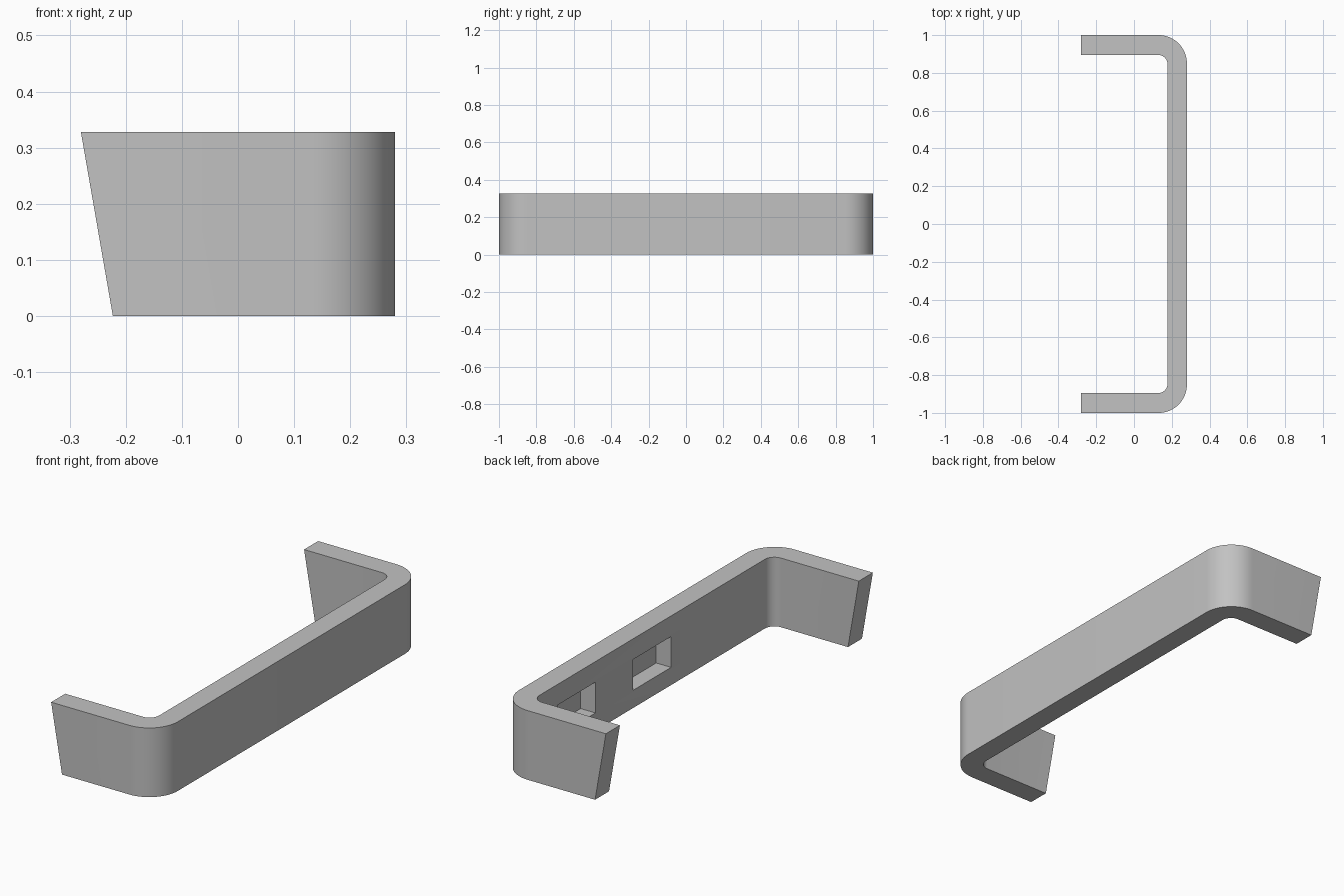
import bpy, bmesh
from math import cos, sin, pi

HEIGHT = 0.328
BACK, OUTER, INNER = -0.28, 0.28, 0.178
LEG_IN = 0.895

cube = bpy.data.objects.get("Cube")
if cube:
    bpy.data.objects.remove(cube, do_unlink=True)

grey = bpy.data.materials.new("plain_grey")
grey.use_nodes = True
colour = (0.54, 0.54, 0.54, 1)
grey.diffuse_color = colour
grey.node_tree.nodes["Principled BSDF"].inputs["Base Color"].default_value = colour


def add_object(name, bm):
    mesh = bpy.data.meshes.new(name)
    bmesh.ops.recalc_face_normals(bm, faces=bm.faces)
    bm.to_mesh(mesh)
    bm.free()
    mesh.materials.append(grey)
    obj = bpy.data.objects.new(name, mesh)
    bpy.context.collection.objects.link(obj)
    return obj


def corner(x, y, r, steps):
    """Quarter round ending at the outer edges x and y, on the +y side."""
    angles = [pi / 2 * (1 - i / steps) for i in range(steps + 1)]
    return [(x - r + r * cos(a), y - r + r * sin(a)) for a in angles]


def mirrored(half):
    return half + [(x, -y) for x, y in reversed(half)]


# U-shaped outline, extruded upwards
outer = mirrored([(BACK, 1)] + corner(OUTER, 1, 0.15, 16))
inner = mirrored([(BACK, LEG_IN)] + corner(INNER, LEG_IN, 0.05, 12))
bm = bmesh.new()
base = bm.faces.new([bm.verts.new((x, y, 0)) for x, y in outer + inner[::-1]])
top = bmesh.ops.extrude_face_region(bm, geom=[base])["geom"]
bmesh.ops.translate(bm, vec=(0, 0, HEIGHT),
                    verts=[v for v in top if isinstance(v, bmesh.types.BMVert)])

# Slanted leg ends
for v in bm.verts:
    if v.co.x < BACK + 0.01 and v.co.z < 0.01:
        v.co.x = -0.223
bracket = add_object("u_shaped_bracket", bm)

# Two blind rectangular pockets in the inner face of the long wall
bm = bmesh.new()
for y in (0, 0.566):
    box = bmesh.ops.create_cube(bm, size=1)["verts"]
    bmesh.ops.scale(bm, vec=(0.156, 0.285, 0.146), verts=box)
    bmesh.ops.translate(bm, vec=(INNER, y, 0.157), verts=box)
cutter = add_object("pocket_cutter", bm)
cutter.hide_render = True

bpy.ops.object.select_all(action='DESELECT')
bpy.context.view_layer.objects.active = bracket
bracket.select_set(True)
cut = bracket.modifiers.new("pockets", 'BOOLEAN')
cut.operation = 'DIFFERENCE'
cut.solver = 'EXACT'
cut.object = cutter
bpy.ops.object.modifier_apply(modifier=cut.name)
bpy.data.objects.remove(cutter, do_unlink=True)
bpy.ops.object.shade_smooth_by_angle(angle=pi / 6)
